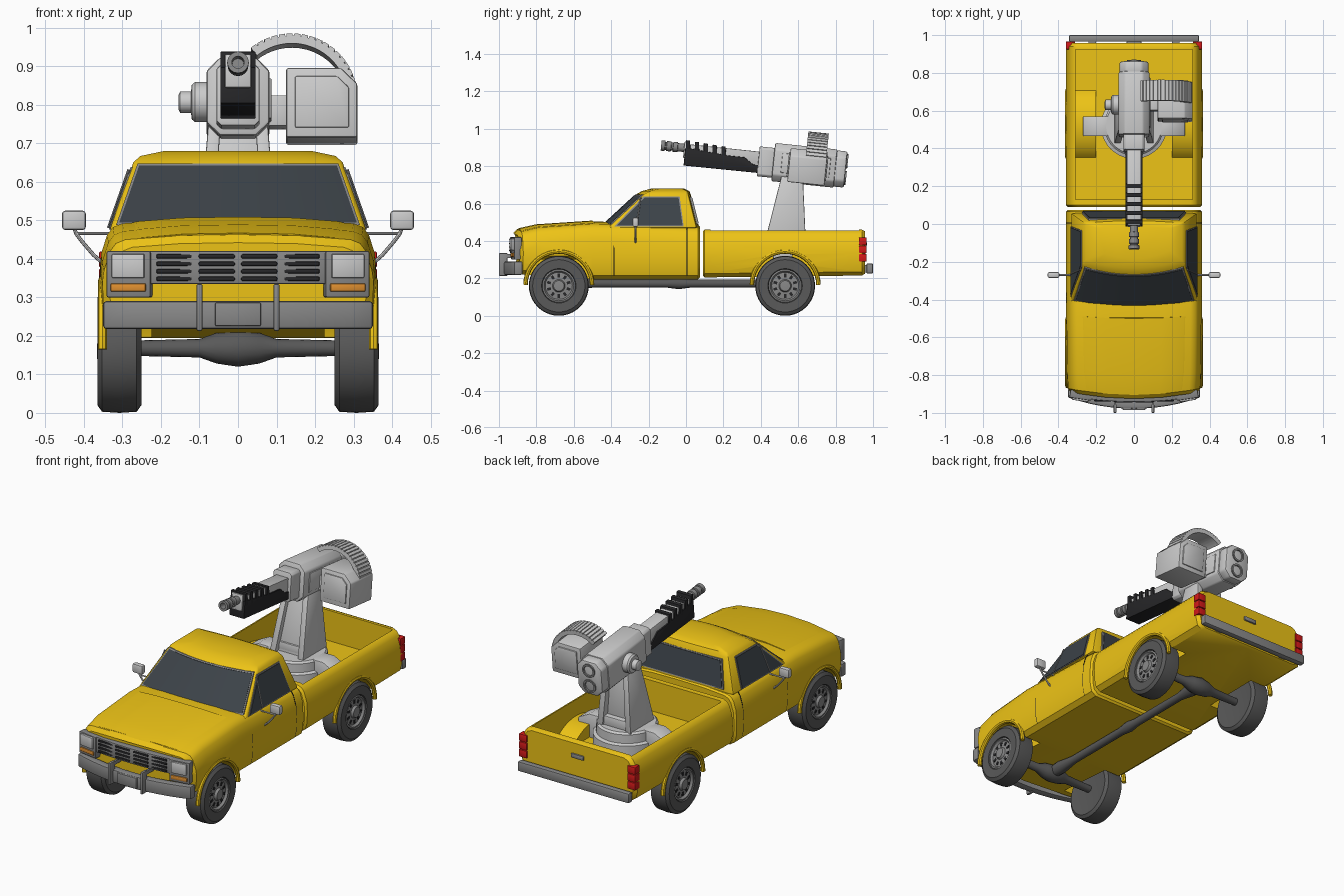
import bpy, bmesh, math
from mathutils import Matrix, Vector

if "Cube" in bpy.data.objects:
    bpy.data.objects.remove(bpy.data.objects["Cube"])

def mat(name, *c):
    m = bpy.data.materials.new(name); m.diffuse_color = (*c, 1); return m
YEL, GLASS = mat("yellow_paint", .85, .55, .008), mat("dark_glass", .045, .055, .065)
TIRE, STEEL = mat("dark_rubber", .1, .1, .1), mat("dull_steel", .25, .25, .25)
BLACK, RED, ORANGE = mat("black", .02, .02, .022), mat("red", .65, .01, .01), mat("orange", .75, .28, .03)
frame = Matrix()          # transform applied to each new part

def loft(name, rings, m=None, bevel=0, limit=.6):
    bm = bmesh.new()
    R = [[bm.verts.new(frame @ Vector(p)) for p in r] for r in rings]
    n = len(R[0])
    for a, b in zip(R, R[1:]):
        for i in range(n):
            bm.faces.new((a[i], a[(i+1) % n], b[(i+1) % n], b[i]))
    bm.faces.new(R[0]); bm.faces.new(R[-1])
    bmesh.ops.recalc_face_normals(bm, faces=bm.faces)
    if bevel:
        es = [e for e in bm.edges if e.calc_face_angle(0) > limit]
        bmesh.ops.bevel(bm, geom=es, offset=bevel, segments=2, profile=.5, affect='EDGES', clamp_overlap=True)
    me = bpy.data.meshes.new(name); bm.to_mesh(me); bm.free()
    if m: me.materials.append(m)
    o = bpy.data.objects.new(name, me); bpy.context.collection.objects.link(o)
    return o

def prism(name, pts, axis, a, b, m=None, bevel=0):
    k = "XYZ".index(axis)
    def at(p, v):
        q = list(p); q.insert(k, v); return q
    return loft(name, [[at(p, v) for p in pts] for v in (a, b)], m, bevel)

def block(name, x0, x1, y0, y1, z0, z1, m=None, bevel=0):
    return prism(name, [(x0, y0), (x1, y0), (x1, y1), (x0, y1)], 'Z', z0, z1, m, bevel)

def lathe(name, prof, origin, axis, m=None, n=32):
    k = "XYZ".index(axis); rings = []
    for a, r in prof:
        ring = []
        for i in range(n):
            t = 2*math.pi*i/n
            q = [r*math.cos(t), r*math.sin(t)]; q.insert(k, a)
            ring.append(Vector(origin) + Vector(q))
        rings.append(ring)
    return loft(name, rings, m)

def tube(name, pts, r, ref, m=None, n=8):
    P = [Vector(p) for p in pts]; ref = Vector(ref); rings = []
    for i, p in enumerate(P):
        t = P[min(i+1, len(P)-1)] - P[max(i-1, 0)]
        u = t.cross(ref).normalized()
        rings.append([p + r*(u*math.cos(a) + ref*math.sin(a)) for a in [2*math.pi*j/n for j in range(n)]])
    return loft(name, rings, m)

def bow_bar(name, w, y, bow, depth, z0, z1, m=None, bevel=0, lean=0, w2=None):
    w2 = w2 or w; rings = []
    for i in range(13):
        s = i/6 - 1; yy = y + bow*s*s
        rings.append([(w*s, yy, z0), (w2*s, yy+lean, z1), (w2*s, yy+lean+depth, z1), (w*s, yy+depth, z0)])
    return loft(name, rings, m, bevel)

def hull(name, stations, m, crown=.012):
    rings = []
    for y, w, zb, zt, bow in stations:
        h = [(0, zb), (w-.04, zb), (w-.012, zb+.02), (w-.002, zb+.06), (w, zb+.12), (w-.004, zt-.08), (w-.02, zt-.03),
             (w-.035, zt-.01), (w-.06, zt), (w*.45, zt+crown*.8), (0, zt+crown)]
        h += [(-x, z) for x, z in h[-2:0:-1]]
        rings.append([(x, y + bow*(x/w)**2, z) for x, z in h])
    return loft(name, rings, m)

def boolean(o, tool, op='DIFFERENCE'):
    md = o.modifiers.new("b", 'BOOLEAN'); md.operation = op; md.object = tool; md.solver = 'EXACT'
    bpy.context.view_layer.objects.active = o
    bpy.ops.object.modifier_apply(modifier="b")
    bpy.data.objects.remove(tool)

AXLES, SIDES = (-.68, .53), (-1, 1)

# lower cab, hood and bed
body = hull("cab_body", [(-.925, .335, .24, .43, .035), (-.905, .352, .222, .45, .035), (-.8, .357, .215, .472, .02),
    (-.5, .36, .195, .492, 0), (-.42, .36, .195, .49, 0), (0, .36, .195, .475, 0), (.065, .36, .195, .472, 0),
    (.075, .35, .205, .465, 0)], YEL)
hull("hood_panel", [(-.9, .31, .3, .455, .03), (-.8, .318, .3, .477, .02), (-.5, .325, .3, .497, .015)], YEL)
bed = hull("cargo_bed", [(.09, .35, .215, .452, 0), (.1, .36, .205, .46, 0), (.94, .36, .215, .46, 0),
    (.958, .345, .225, .452, 0)], YEL, 0)
boolean(bed, block("bed_cutter", -.31, .31, .13, .925, .29, .7))
arc = [math.pi*i/20 for i in range(21)]
for s in SIDES:
    well = prism("well", [(.53+.2*math.cos(a), .225+.14*math.sin(a)) for a in arc], 'X', s*.2, s*.335)
    boolean(bed, well, 'UNION')
    for o, y in ((body, -.68), (bed, .53)):
        boolean(o, lathe("arch_cutter", [(s*.225, .175), (s*.5, .175)], (0, y, .16), 'X', n=40))
        tube("wheel_arch_lip", [(s*.352, y+.178*math.cos(a), .165+.178*math.sin(a)) for a in arc], .012, (1, 0, 0), YEL)

# cab upper half with roof
Z0, Z1, W0, W1, F0, F1, B0, B1 = .47, .65, .335, .272, -.46, -.265, .07, .025
rings = []
for z, yf, yb, w in ((Z0, F0, B0, W0), (Z1, F1, B1, W1), (.667, F1+.03, B1-.008, W1-.018), (.68, F1+.08, B1-.035, W1-.08)):
    S = [i/5 - 1 for i in range(11)]
    rings.append([(w*s, yf+.045*s*s, z) for s in S] + [(w*s, yb-.012*s*s, z) for s in S[::-1]])
loft("cab_roof", rings, YEL, .01, .9)

def lerp(a, b, z): return a + (b-a)*(z-Z0)/(Z1-Z0)
def front_glass(name, z0, z1, inset, off, m):
    f = lambda z: lerp(F0, F1, z) - off
    bow_bar(name, lerp(W0, W1, z0)-inset, f(z0), .037, .012, z0, z1, m, 0, f(z1)-f(z0), lerp(W0, W1, z1)-inset)
front_glass("windshield_seal", .488, .648, .012, .003, STEEL)
front_glass("windshield", .494, .643, .018, .006, GLASS)
for name, g, off, m in (("side_window_frame", .006, .003, STEEL), ("side_window", 0, .006, GLASS)):
    pts = [(-.372-g*2, .482-g), (-.222-g, .632+g), (-.04+g, .632+g), (-.018+g, .482-g)]
    for s in SIDES:
        loft(name, [[(s*(lerp(W0, W1, z)+o), y, z) for y, z in pts] for o in (off, -.01)], m)
    loft("rear_"+name, [[(x, lerp(B0, B1, z)+o, z) for x, z in
        ((-.27-g, .495-g), (.27+g, .495-g), (.235+g, .63+g), (-.235-g, .63+g))] for o in (off-.002, -.02)], m)

for s in SIDES:
    # window divider, door seams, mirrors
    tube("window_divider", [(s*(lerp(W0, W1, z)+.005), -.265+(z-.48)*.15, z) for z in (.48, .632)], .004, (0, 1, 0), STEEL)
    for y in (-.385, .005):
        tube("door_seam", [(s*x, y, z) for x, z in ((.347, .215), (.357, .255), (.359, .315), (.355, .4), (.34, .449), (.325, .471))],
             .002, (0, 1, 0), BLACK, 6)
    block("side_mirror", s*.395, s*.457, -.285, -.255, .475, .525, None, .008)
    tube("mirror_bracket", [(s*x, -.27, z) for x, z in ((.352, .39), (.375, .41), (.405, .445), (.42, .465), (.425, .48))], .005, (0, 1, 0))
    tube("mirror_arm", [(s*.33, -.27, .466), (s*.425, -.27, .466)], .004, (0, 1, 0))
    # headlights, indicators, tail lights
    frame = Matrix.Translation((s*.283, -.915, 0)) @ Matrix.Rotation(s*.15, 4, 'Z')
    block("lamp_surround", -.058, .058, -.012, .03, .3, .42, STEEL, .005)
    block("headlight", -.043, .043, -.022, 0, .35, .413, None, .005)
    block("indicator", -.046, .046, -.018, 0, .315, .336, ORANGE, .003)
    frame = Matrix()
    for i in range(3):
        block("tail_light", s*.312, s*.361, .925, .966, .29+i*.044, .331+i*.044, RED, .004)
    block("bull_bar_post", s*.092, s*.108, -1, -.955, .213, .335, STEEL, .005)
    block("bull_bar_stay", s*.094, s*.106, -.97, -.9, .31, .33, STEEL)

# grille, bumpers, plate, tailgate handle
bow_bar("grille", .235, -.942, .015, .05, .335, .42, STEEL, .004)
for x in (-.165, -.055, .055, .165):
    for i in range(4):
        y = -.942 + .015*(x/.235)**2
        block("grille_slot", x-.047, x+.047, y-.004, y+.02, .342+i*.0195, .354+i*.0195, BLACK, .004)
bow_bar("front_bumper", .35, -.978, .06, .045, .218, .29, STEEL, .008)
block("front_plate", -.06, .06, -.986, -.96, .225, .287, STEEL, .005)
block("rear_bumper", -.345, .345, .965, 1, .225, .28, STEEL, .008)
for s in SIDES: block("bumper_mount", s*.2, s*.24, .94, .98, .23, .27, STEEL)
block("tailgate_handle", -.04, .04, .95, .967, .37, .395, STEEL, .006)

# wheels: one built at the origin, then copied
parts = [lathe("wheel", [(-.05, .085), (-.057, .14), (-.045, .157), (0, .16), (.045, .157), (.057, .14), (.055, .092), (.036, .086)],
               (0, 0, 0), 'X', TIRE, 40),
         lathe("rim", [(.03, .086), (.05, .088), (.052, .08), (.04, .072), (.044, .034), (.057, .028), (.058, .012)], (0, 0, 0), 'X', STEEL)]
for i in range(10):
    frame = Matrix.Rotation(math.pi*i/5, 4, 'X')
    parts.append(block("vent", .035, .0445, -.007, .007, .045, .065, BLACK))
frame = Matrix()
bpy.ops.object.select_all(action='DESELECT')
for p in parts: p.select_set(True)
bpy.context.view_layer.objects.active = parts[0]
bpy.ops.object.join()
for y in AXLES:
    for s in SIDES:
        w = parts[0] if (y, s) == (.53, 1) else parts[0].copy()
        if w != parts[0]: bpy.context.collection.objects.link(w)
        w.location = (s*.308, y, .16); w.rotation_euler = (0, 0, 0 if s > 0 else math.pi)
    # axles and drive shaft
    lathe("axle", [(-.27, .02), (-.1, .024), (-.055, .04), (0, .048), (.055, .04), (.1, .024), (.27, .02)], (0, y, .168), 'X', TIRE, 16)
lathe("drive_shaft", [(-.7, .03), (-.6, .035), (-.5, .022), (-.1, .022), (-.04, .03), (.02, .022), (.38, .022), (.47, .036), (.56, .036)],
      (0, 0, .172), 'Y', TIRE, 16)

# turret base and pedestal
lathe("turret_ring", [(.285, .175), (.355, .175), (.362, .158), (.41, .158), (.42, .148)], (0, .52, 0), 'Z', None, 40)
def taper(name, a, b, c, d, e, f, g, h, m=None):
    q = lambda x0, x1, y0, y1, z: [(x0, y0, z), (x1, y0, z), (x1, y1, z), (x0, y1, z)]
    loft(name, [q(a, b, c, d, .41), q(e, f, g, h, .745)], m, .005)
for s in SIDES:
    prism("turret_foot", [(s*.13, .285), (s*.13, .42), (s*.2, .42), (s*.27, .385), (s*.27, .285)], 'Y', .465, .57, None, .006)
    taper("pedestal_side", s*.07, s*.105, .425, .64, s*.045, s*.078, .51, .625)
taper("pedestal_core", -.08, .08, .455, .6, -.055, .055, .535, .6)
block("pedestal_brace", -.08, .08, .46, .63, .41, .47, None, .006)

# gun, tilted up about its pivot
frame = Matrix.Translation((0, .65, .8)) @ Matrix.Rotation(math.radians(-6), 4, 'X')
def octagon(w, a, b, c):
    return [(-w+c, a), (w-c, a), (w, a+c), (w, b-c), (w-c, b), (-w+c, b), (-w, b-c), (-w, a+c)]
prism("receiver", octagon(.082, -.1, .105, .035), 'Y', -.185, .15, None, .008)
prism("receiver_cap", octagon(.076, -.094, .1, .035), 'Y', .14, .205, None, .01)
for z in (-.042, .048):
    lathe("rear_port", [(.19, .038), (.212, .038), (.212, .028), (.2, .026)], (0, 0, z), 'Y', STEEL, 24)
block("side_panel", .07, .087, -.14, .12, -.05, .055, None, .004)
lathe("pivot_knob", [(-.155, .018), (-.15, .028), (-.122, .028), (-.12, .045), (-.112, .052), (-.07, .052)], (0, -.02, .005), 'X')
prism("gun_neck", octagon(.056, -.082, .078, .012), 'Y', -.265, -.17, None, .004)
block("barrel_core", -.038, .038, -.645, -.25, -.04, .05, None, .004)
prism("shroud", [(-.66, -.066), (-.66, .03), (-.43, .012), (-.34, .012), (-.29, -.022), (-.255, -.022), (-.255, -.064)],
      'X', -.046, .046, BLACK, .004)
for i in range(5):
    y = -.655 + i*.048
    prism("shroud_fin", [(y, .0), (y+.026, .0), (y+.016, .07-i*.003), (y-.006, .07-i*.003)], 'X', -.046, .046, BLACK, .003)
block("shroud_face", -.034, .034, -.667, -.64, -.025, .062, None, .004)
lathe("barrel", [(-.6, .022), (-.7, .022), (-.702, .027), (-.725, .027), (-.727, .021), (-.735, .021), (-.737, .027), (-.76, .027),
    (-.762, .022), (-.768, .022), (-.77, .028), (-.79, .028), (-.79, .016), (-.74, .015)], (0, 0, .028), 'Y', STEEL, 16)
# ammunition box and feed belt
prism("ammo_box", [(.125, -.095), (.31, -.095), (.31, .045), (.268, .086), (.125, .086)], 'Y', -.1, .1, None, .006)
for y in (-.106, .094):
    prism("ammo_box_panel", [(.148, -.07), (.288, -.07), (.288, .035), (.258, .064), (.148, .064)], 'Y', y, y+.012, None, .004)
block("ammo_box_arm", .07, .13, -.05, .05, -.06, .02, None, .004)
rings = []
for i in range(18):
    for d, r in ((0, .165), (.006, .171), (.096, .171), (.102, .165)):
        a = math.radians(8) + i*.118 + d
        rings.append([(.14+q*math.cos(a), y, .014+q*math.sin(a)) for q, y in ((.145, -.015), (r, -.015), (r, .095), (.145, .095))])
loft("feed_belt", rings)
frame = Matrix()

# smooth shading with sharp edges kept
bpy.ops.object.select_all(action='SELECT')
bpy.ops.object.shade_smooth_by_angle(angle=math.radians(32))

for m in bpy.data.materials:
    if m.users and not m.is_grease_pencil:
        m.use_nodes = True
        m.node_tree.nodes["Principled BSDF"].inputs["Base Color"].default_value = m.diffuse_color
